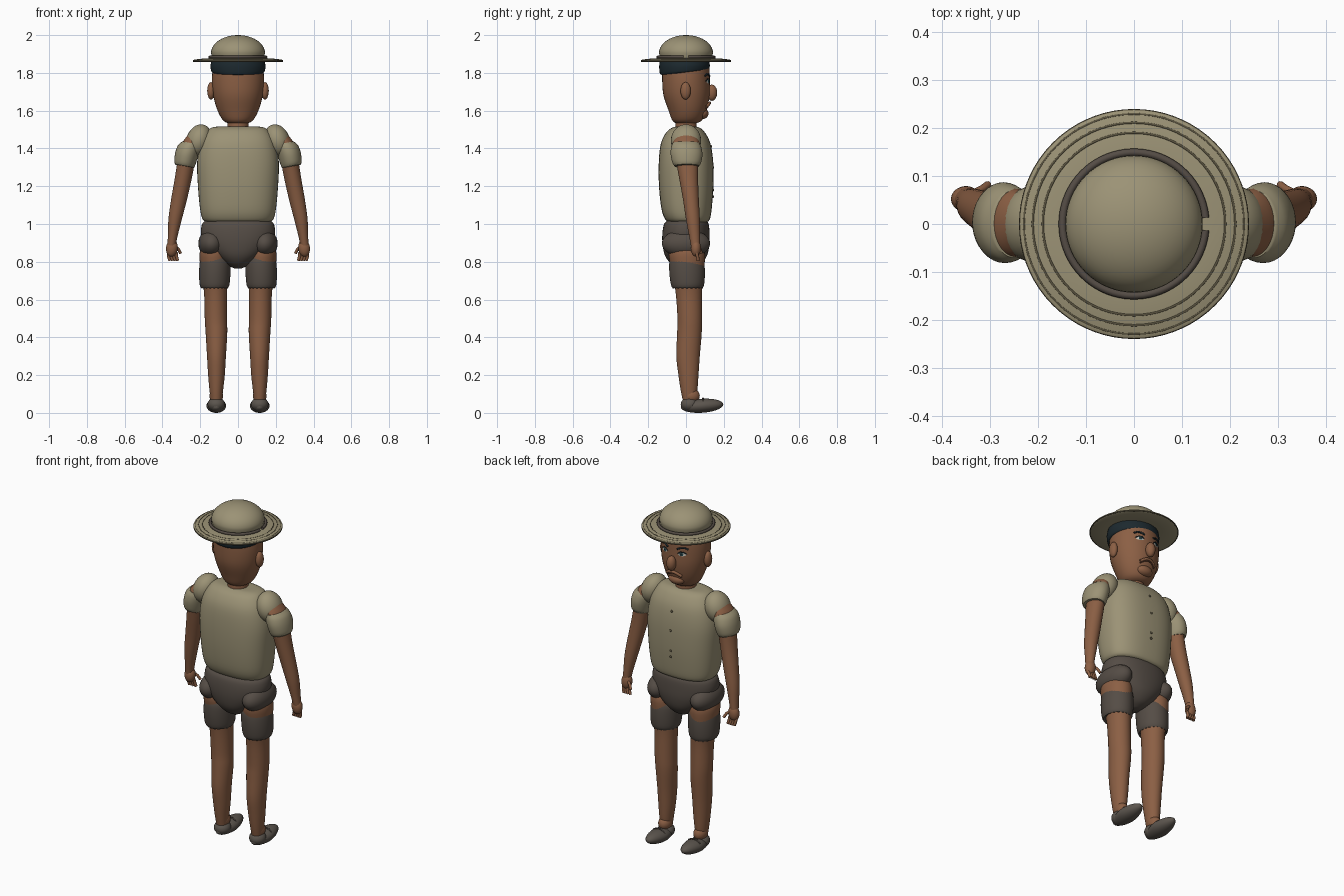
import bpy, bmesh, math
from mathutils import Vector, Matrix
from mathutils.bvhtree import BVHTree

if "Cube" in bpy.data.objects:
    bpy.data.objects.remove(bpy.data.objects["Cube"])


def material(name, r, g, b):
    m = bpy.data.materials.new(name)
    m.diffuse_color = (r, g, b, 1)
    m.use_nodes = True
    m.node_tree.nodes["Principled BSDF"].inputs["Base Color"].default_value = m.diffuse_color
    return m


SKIN = material("brown skin", 0.26, 0.115, 0.058)
KHAKI = material("khaki cloth", 0.33, 0.29, 0.18)
SEAM = material("dark khaki seam", 0.10, 0.085, 0.05)
SHORTS = material("dark taupe cloth", 0.09, 0.073, 0.06)
SHOE = material("grey brown leather", 0.105, 0.09, 0.075)
HAIR = material("blue black hair", 0.012, 0.022, 0.028)
WHITE = material("eye white", 0.6, 0.58, 0.52)
IRIS = material("teal iris", 0.02, 0.07, 0.08)
LIP = material("dark lip", 0.15, 0.06, 0.035)


def finish(name, bm, mat, angle=50):
    bmesh.ops.recalc_face_normals(bm, faces=bm.faces)
    me = bpy.data.meshes.new(name)
    bm.to_mesh(me)
    bm.free()
    ob = bpy.data.objects.new(name, me)
    bpy.context.collection.objects.link(ob)
    me.materials.append(mat)
    bpy.ops.object.select_all(action='DESELECT')
    ob.select_set(True)
    bpy.context.view_layer.objects.active = ob
    bpy.ops.object.shade_smooth_by_angle(angle=math.radians(angle))
    return ob


def smooth_path(pts, steps):
    """Catmull-Rom resampling of tuples of any length."""
    out = []
    for i in range(len(pts) - 1):
        p0, p1, p2, p3 = (pts[max(i - 1, 0)], pts[i], pts[i + 1],
                          pts[min(i + 2, len(pts) - 1)])
        for s in range(steps):
            t = s / steps
            out.append([0.5 * (2 * b + (c - a) * t + (2 * a - 5 * b + 4 * c - d) * t * t
                               + (3 * b - a - 3 * c + d) * t ** 3)
                        for a, b, c, d in zip(p0, p1, p2, p3)])
    return out + [list(pts[-1])]


def loft(name, rings, mat, n=32, power=2.0, steps=4, jag=0.0):
    """Skin over level rings (x, y, z, rx, ry); jag frays the first ring."""
    bm, loops = bmesh.new(), []
    for k, (x, y, z, rx, ry) in enumerate(smooth_path(rings, steps)):
        loop = []
        for i in range(n):
            a = 2 * math.pi * i / n
            c, s = math.cos(a), math.sin(a)
            c, s = (math.copysign(abs(v) ** (2 / power), v) for v in (c, s))
            dz = jag * (i % 2) if k == 0 else 0
            loop.append(bm.verts.new((x + rx * c, y + ry * s, z + dz)))
        loops.append(loop)
    for a, b in zip(loops, loops[1:]):
        for i in range(n):
            bm.faces.new((a[i], a[(i + 1) % n], b[(i + 1) % n], b[i]))
    bm.faces.new(loops[0])
    bm.faces.new(loops[-1])
    return finish(name, bm, mat)


def ball(name, loc, size, mat, tilt=0.0, axis='Y', seg=28):
    bm = bmesh.new()
    bmesh.ops.create_uvsphere(bm, u_segments=seg, v_segments=seg // 2, radius=1)
    bm.transform(Matrix.Translation(loc) @ Matrix.Rotation(math.radians(tilt), 4, axis)
                 @ Matrix.Diagonal((*size, 1)))
    return finish(name, bm, mat)


def tube(name, pts, radius, mat):
    cu = bpy.data.curves.new(name, 'CURVE')
    cu.dimensions, cu.bevel_depth, cu.bevel_resolution = '3D', radius, 2
    cu.use_fill_caps = True
    sp = cu.splines.new('POLY')
    sp.points.add(len(pts) - 1)
    for p, q in zip(sp.points, pts):
        p.co = (*q, 1)
    ob = bpy.data.objects.new(name, cu)
    bpy.context.collection.objects.link(ob)
    cu.materials.append(mat)
    return ob


def lathe(name, profile, mat, n=64):
    bm = bmesh.new()
    vs = [bm.verts.new((r, 0, z)) for r, z in profile]
    es = [bm.edges.new(p) for p in zip(vs, vs[1:])]
    bmesh.ops.spin(bm, geom=vs + es, cent=(0, 0, 0), axis=(0, 0, 1),
                   angle=2 * math.pi, steps=n)
    bmesh.ops.remove_doubles(bm, verts=bm.verts, dist=1e-5)
    return finish(name, bm, mat, 40)


def arc(r, z, a0, a1, n=72):
    return [(r * math.cos(math.radians(a0 + (a1 - a0) * i / n)),
             r * math.sin(math.radians(a0 + (a1 - a0) * i / n)), z) for i in range(n + 1)]


# Head and neck
head = loft("head", [(0, -.005, 1.528, .03, .03), (0, .005, 1.545, .075, .075),
                     (0, .008, 1.60, .108, .10), (0, .003, 1.68, .131, .122),
                     (0, 0, 1.76, .138, .126), (0, 0, 1.83, .132, .124),
                     (0, 0, 1.87, .12, .115)], SKIN, 40)
loft("neck", [(0, 0, 1.48, .062, .06), (0, 0, 1.51, .057, .057), (0, 0, 1.56, .055, .055)], SKIN)
ball("nose", (0, .137, 1.695), (.026, .028, .043), SKIN)
ball("chin", (0, .085, 1.585), (.05, .034, .03), SKIN)

tree = BVHTree.FromPolygons([v.co for v in head.data.vertices],
                            [tuple(p.vertices) for p in head.data.polygons])


def on_face(x, z, lift):
    hit = tree.ray_cast(Vector((x, 1, z)), Vector((0, -1, 0)))[0]
    return hit + Vector((0, lift, 0))


def face_disc(name, x, z, rx, rz, lift, mat):
    """Thin disc laid on the curve of the face."""
    bm = bmesh.new()
    mid = bm.verts.new(on_face(x, z, lift))
    rim = [bm.verts.new(on_face(x + rx * math.cos(i * math.pi / 10),
                                z + rz * math.sin(i * math.pi / 10), lift)) for i in range(20)]
    for i in range(20):
        bm.faces.new((mid, rim[i - 1], rim[i]))
    ob = finish(name, bm, mat)
    if sum((p.normal.y for p in ob.data.polygons)) < 0:
        ob.data.flip_normals()


# Frowning mouth
mouth = [(x, 1.632 - 9 * x * x) for x in (-.048, -.036, -.024, -.012, 0, .012, .024, .036, .048)]
tube("mouth", [on_face(x, z, .006) for x, z in mouth], .004, LIP)
tube("upper_lip", [on_face(x, z + .009, .006) for x, z in mouth], .008, SKIN)

# Hat with crown, grooved brim and open cord band
lathe("hat_crown", [(.135, 1.868), (.138, 1.89)]
      + [(.143 * math.cos(a * math.pi / 24), 1.905 + .095 * math.sin(a * math.pi / 24))
         for a in range(12)] + [(0, 2.0)], KHAKI)
lathe("hat_brim", [(0, 1.864), (.15, 1.864), (.23, 1.857), (.237, 1.861), (.237, 1.868),
                   (.23, 1.871), (.15, 1.878), (0, 1.878)], KHAKI)
for r, z in ((.19, 1.873), (.211, 1.871), (.229, 1.869)):
    tube("brim_seam", arc(r, z, 0, 360), .0028, SEAM)
tube("brim_edge", arc(.236, 1.862, 0, 360), .0035, SEAM)
tube("hat_cord", arc(.149, 1.884, 5, 355), .008, SHORTS)

# Hair band under the hat
hair = loft("hair", [(0, -.008, 1.79, .134, .124), (0, -.008, 1.80, .142, .131),
                     (0, -.008, 1.835, .146, .134), (0, -.008, 1.864, .14, .13)], HAIR, 40)
for v in hair.data.vertices:
    v.co.z += max(0, 1.85 - v.co.z) * (v.co.y + .13) * 1.6

# Shirt body and buttons
loft("shirt", [(0, .01, 1.01, .165, .10), (0, .008, 1.025, .187, .118),
               (0, .003, 1.08, .201, .133), (0, .001, 1.2, .212, .144),
               (0, 0, 1.33, .216, .144), (0, -.002, 1.43, .198, .13),
               (0, -.002, 1.49, .165, .098), (0, 0, 1.513, .13, .065),
               (0, 0, 1.517, .06, .04)], KHAKI, 48, 2.5)
for z in (1.41, 1.30, 1.18, 1.145):
    ball("button", (0, .144 - max(0, z - 1.33) * .13, z), (.007, .005, .007), SEAM, seg=12)

# Pelvis of the shorts
loft("pelvis", [(0, 0, .765, .02, .03), (0, 0, .785, .06, .075), (0, 0, .83, .12, .11),
                (0, 0, .89, .175, .124), (0, 0, .95, .196, .125), (0, .002, 1.0, .19, .118),
                (0, .005, 1.02, .17, .102)], SHORTS, 40, 2.2)

# Paired parts
for s, side in ((-1, "left"), (1, "right")):
    def part(word):
        return f"{side}_{word}"

    ball(part("ear"), (s * .143, -.002, 1.705), (.02, .027, .046), SKIN)
    face_disc(part("eye_white"), s * .056, 1.755, .021, .011, .003, WHITE)
    face_disc(part("iris"), s * .054, 1.755, .010, .010, .005, IRIS)
    face_disc(part("pupil"), s * .054, 1.755, .005, .005, .007, HAIR)
    tube(part("eyelid"), [on_face(s * x, z, .003) for x, z in
                          ((.034, 1.757), (.047, 1.767), (.062, 1.768), (.079, 1.757))], .003, HAIR)
    tube(part("eyebrow"), [on_face(s * x, z, .003) for x, z in
                           ((.03, 1.783), (.05, 1.791), (.068, 1.793), (.086, 1.785))], .005, HAIR)

    # Arm with puffed shoulder and separate sleeve cuff
    ball(part("shoulder_puff"), (s * .208, 0, 1.442), (.066, .08, .088), KHAKI, -s * 20)
    loft(part("arm"), [(s * .352, .05, .885, .022, .024), (s * .345, .045, .94, .026, .029),
                       (s * .332, .036, 1.03, .036, .037), (s * .312, .026, 1.13, .042, .042),
                       (s * .29, .014, 1.24, .045, .05), (s * .272, .006, 1.34, .047, .06),
                       (s * .25, .002, 1.42, .05, .072), (s * .232, 0, 1.47, .035, .05)], SKIN, 28)
    cuff = loft(part("sleeve"), [(s * .283, .004, 1.305, .05, .064), (s * .281, .004, 1.325, .056, .076),
                                 (s * .272, .003, 1.37, .06, .084), (s * .26, .001, 1.41, .058, .08),
                                 (s * .25, 0, 1.435, .045, .07)], KHAKI, 36, jag=.006)
    for v in cuff.data.vertices:
        v.co.z += (.283 - abs(v.co.x)) * -.18

    # Hand, fingers and thumb
    ball(part("palm"), (s * .35, .052, .873), (.031, .027, .046), SKIN, -s * 6)
    for i in range(4):
        x = .327 + i * .014
        tube(part("finger"), [(s * x, .055, .85), (s * (x - .002), .062, .825),
                              (s * (x - .008), .064, .806)], .0085, SKIN)
    tube(part("thumb"), [(s * .338, .062, .885), (s * .316, .073, .868),
                         (s * .304, .082, .845)], .008, SKIN)

    # Hip joint, shorts leg and leg
    ball(part("hip_puff"), (s * .14, 0, .897), (.07, .128, .075), SHORTS)
    loft(part("shorts_leg"), [(s * .124, .008, .658, .069, .078), (s * .124, .008, .68, .079, .088),
                              (s * .123, .006, .74, .083, .094), (s * .121, .004, .80, .081, .092),
                              (s * .12, .002, .835, .07, .08)], SHORTS, 40, jag=.01)
    loft(part("leg"), [(s * .115, .016, .07, .03, .034), (s * .115, .016, .12, .036, .044),
                       (s * .114, .013, .2, .044, .053), (s * .114, .011, .3, .05, .062),
                       (s * .114, .018, .42, .057, .065), (s * .117, .02, .5, .059, .065),
                       (s * .119, .015, .64, .061, .07), (s * .125, .01, .75, .072, .085),
                       (s * .128, .004, .84, .076, .096), (s * .13, 0, .88, .06, .08)], SKIN, 32)
    ball(part("ankle"), (s * .115, .028, .09), (.036, .045, .04), SKIN)

    # Shoe with tapered toe, flattened sole and strap
    shoe = ball(part("shoe"), (s * .115, .085, .045), (.05, .113, .037), SHOE, 4, 'X')
    for v in shoe.data.vertices:
        v.co.z = max(v.co.z, .006)
        v.co.x += (v.co.x - s * .115) * (.035 - abs(v.co.y - .08)) * 1.6
    low = min(v.co.z for v in shoe.data.vertices)
    for v in shoe.data.vertices:
        v.co.z -= low
    ball(part("shoe_heel"), (s * .115, .02, .045), (.046, .048, .038), SHOE)
    tube(part("shoe_strap"), [(s * .115 + .042 * math.cos(a * math.pi / 8), .09,
                               .046 + .033 * math.sin(a * math.pi / 8)) for a in range(9)], .004, SHORTS)
